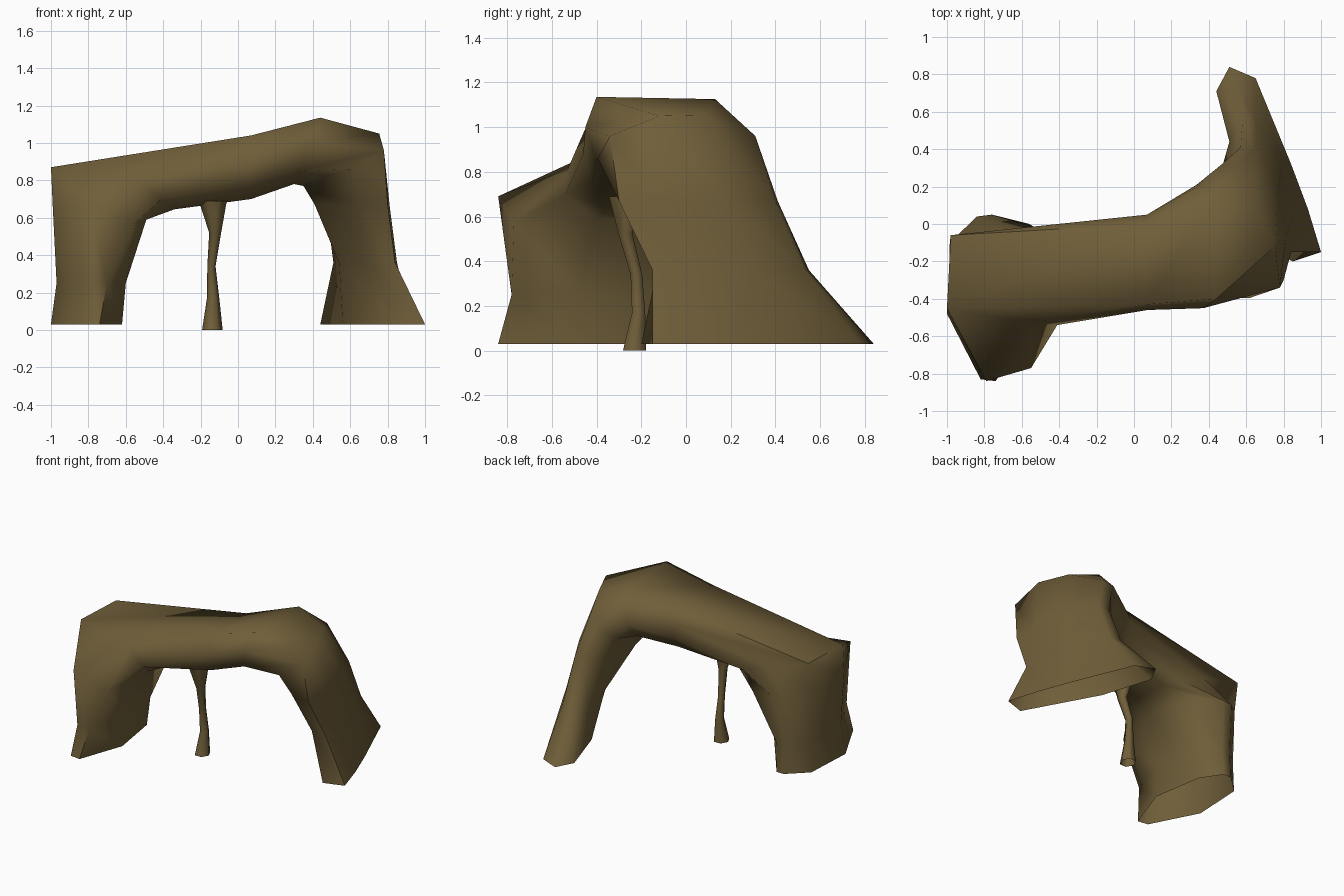
import bpy, bmesh, math

rock = bpy.data.materials.new("brown_rock")
rock.diffuse_color = (0.16, 0.112, 0.041, 1)


def loft(name, rings):
    """Skin a list of equal-length rings into an open-ended, smooth shell."""
    bm = bmesh.new()
    loops = [[bm.verts.new(p) for p in ring] for ring in rings]
    n = len(loops[0])
    for a, b in zip(loops, loops[1:]):
        for i in range(n):
            j = (i + 1) % n
            bm.faces.new((a[i], a[j], b[j], b[i]))
    # cap while orienting normals outward, then open the ends again
    caps = [bm.faces.new(loops[0]), bm.faces.new(loops[-1])]
    bmesh.ops.recalc_face_normals(bm, faces=bm.faces)
    bmesh.ops.delete(bm, geom=caps, context='FACES_ONLY')
    mesh = bpy.data.meshes.new(name)
    bm.to_mesh(mesh)
    bm.free()
    obj = bpy.data.objects.new(name, mesh)
    bpy.context.collection.objects.link(obj)
    mesh.materials.append(rock)
    bpy.ops.object.select_all(action='DESELECT')
    obj.select_set(True)
    bpy.context.view_layer.objects.active = obj
    bpy.ops.object.shade_smooth_by_angle(angle=math.radians(75))
    return obj


def level(z, pts):       # horizontal leg section
    return [(x, y, z) for x, y in pts]


def upright(x, pts):     # vertical span section
    return [(x, y, z) for y, z in pts]


# Ring order: front, front-outer, outer front, outer back,
# back, back-inner, inner back, inner front (outer turns into top on the span)
left_leg = [
    level(0.03, [(-.74, -.84), (-.82, -.83), (-1, -.48), (-.98, -.10),
                 (-.84, .03), (-.78, .03), (-.68, -.12), (-.62, -.5)]),
    level(0.25, [(-.70, -.78), (-.80, -.78), (-.97, -.47), (-.97, -.1),
                 (-.84, .02), (-.77, .02), (-.65, -.12), (-.60, -.48)]),
    [(-.55, -.77, .57), (-.79, -.84, .69), (-.99, -.48, .65), (-.985, -.1, .66),
     (-.84, .04, .6), (-.76, .05, .6), (-.56, 0, .57), (-.49, -.4, .59)],
    [(-.41, -.54, .70), (-.55, -.53, .81), (-1, -.45, .87), (-.98, -.06, .87),
     (-.65, -.03, .77), (-.45, -.04, .69), (-.36, -.12, .65), (-.34, -.32, .645)],
]

# Bridge between the legs
span = [
    upright(.07, [(-.42, .76), (-.46, .88), (-.43, 1.04), (.0, 1.03),
                  (.05, .93), (.05, .82), (-.02, .73), (-.22, .70)]),
    # tilted section under the peak
    [(.33, -.40, .85), (.37, -.45, 1.0), (.44, -.40, 1.135), (.42, .13, 1.125),
     (.36, .21, 1.02), (.335, .21, .91), (.31, .14, .81), (.30, -.15, .78)],
]

# Wide slab leg that fans out to the back
right_leg = [
    [(.62, -.395, .86), (.78, -.34, .96), (.755, -.12, 1.05), (.66, .09, 1.055),
     (.53, .31, .96), (.47, .32, .88), (.41, .24, .8), (.35, -.1, .77)],
    level(0.67, [(.64, -.27), (.80, -.30), (.81, -.08), (.77, .18),
                 (.65, .40), (.57, .41), (.47, .30), (.41, .02)]),
    level(0.36, [(.71, -.13), (.84, -.15), (.85, .05), (.79, .30),
                 (.66, .53), (.58, .55), (.51, .44), (.54, .2)]),
    level(0.03, [(.85, -.20), (1, -.15), (.93, .08), (.84, .32),
                 (.65, .78), (.51, .84), (.44, .71), (.56, .33)]),
]
loft("rock_arch", left_leg + span + right_leg)

# Thin supporting pillar: height, centre x, centre y, radius x, radius y
pillar = [(0, -.137, -.23, .055, .06), (.17, -.133, -.212, .033, .034),
          (.34, -.142, -.222, .022, .03), (.52, -.122, -.27, .032, .036),
          (.69, -.135, -.275, .075, .08)]
loft("pillar", [[(cx + rx * math.cos(a), cy + ry * math.sin(a), z)
                 for a in (i * math.tau / 6 for i in range(6))]
                for z, cx, cy, rx, ry in pillar])
